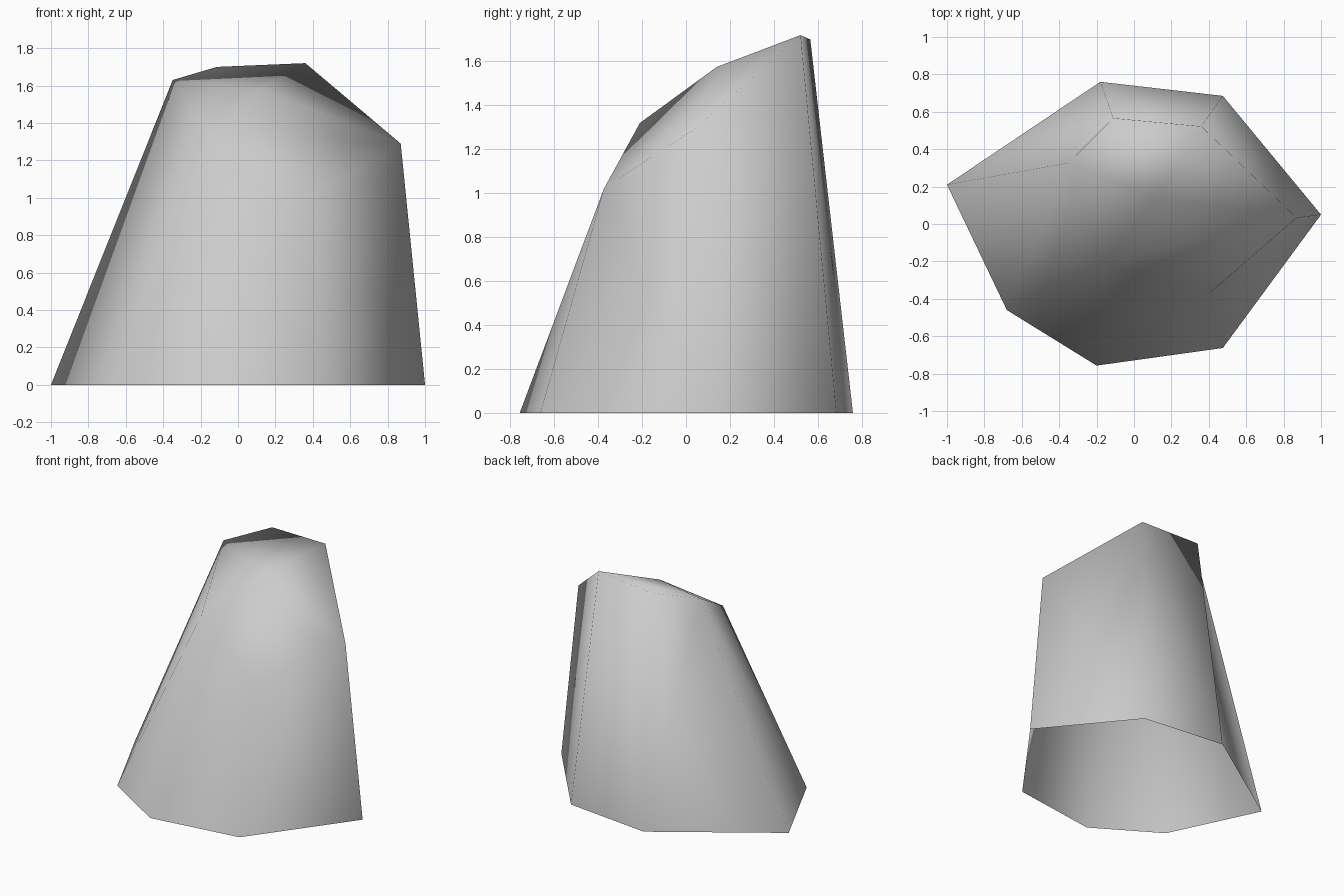
import bpy, bmesh

if "Cube" in bpy.data.objects:
    bpy.data.objects.remove(bpy.data.objects["Cube"])

# Outline on the ground and the irregular crown above it
base = [(-1, .21), (-.18, .76), (.475, .685), (1, .05),
        (.475, -.663), (-.20, -.757), (-.68, -.46)]
crown = [(-.349, .327, 1.63), (-.112, .566, 1.70), (.36, .522, 1.72),
         (.87, .033, 1.29), (.40, -.374, 1.02), (-.16, -.21, 1.32),
         (.12, .14, 1.575)]

# Wrap the points in a convex shell
bm = bmesh.new()
low = [bm.verts.new((x, y, 0)) for x, y in base]
top = [bm.verts.new(p) for p in crown]
bmesh.ops.convex_hull(bm, input=bm.verts[:])

# Leave the underside open
under = [f for f in bm.faces if all(v.co.z < .001 for v in f.verts)]
bmesh.ops.delete(bm, geom=under, context='FACES_ONLY')

# Flip two side diagonals to dent the back left and front right sides
for a, b in ((low[0], top[1]), (low[4], top[3])):
    edge = bm.edges.get((a, b))
    if edge:
        bmesh.utils.edge_rotate(edge, True)

# Remove loose edges left by the open underside
loose = [e for e in bm.edges if not e.link_faces]
bmesh.ops.delete(bm, geom=loose, context='EDGES')
bmesh.ops.recalc_face_normals(bm, faces=bm.faces[:])
for f in bm.faces:
    f.smooth = True

mesh = bpy.data.meshes.new("rock")
bm.to_mesh(mesh)
bm.free()

# Plain grey stone
stone = bpy.data.materials.new("stone grey")
stone.diffuse_color = (.6, .6, .6, 1)
stone.use_nodes = True
stone.node_tree.nodes["Principled BSDF"].inputs["Base Color"].default_value = stone.diffuse_color
mesh.materials.append(stone)
rock = bpy.data.objects.new("rock", mesh)
bpy.context.collection.objects.link(rock)
